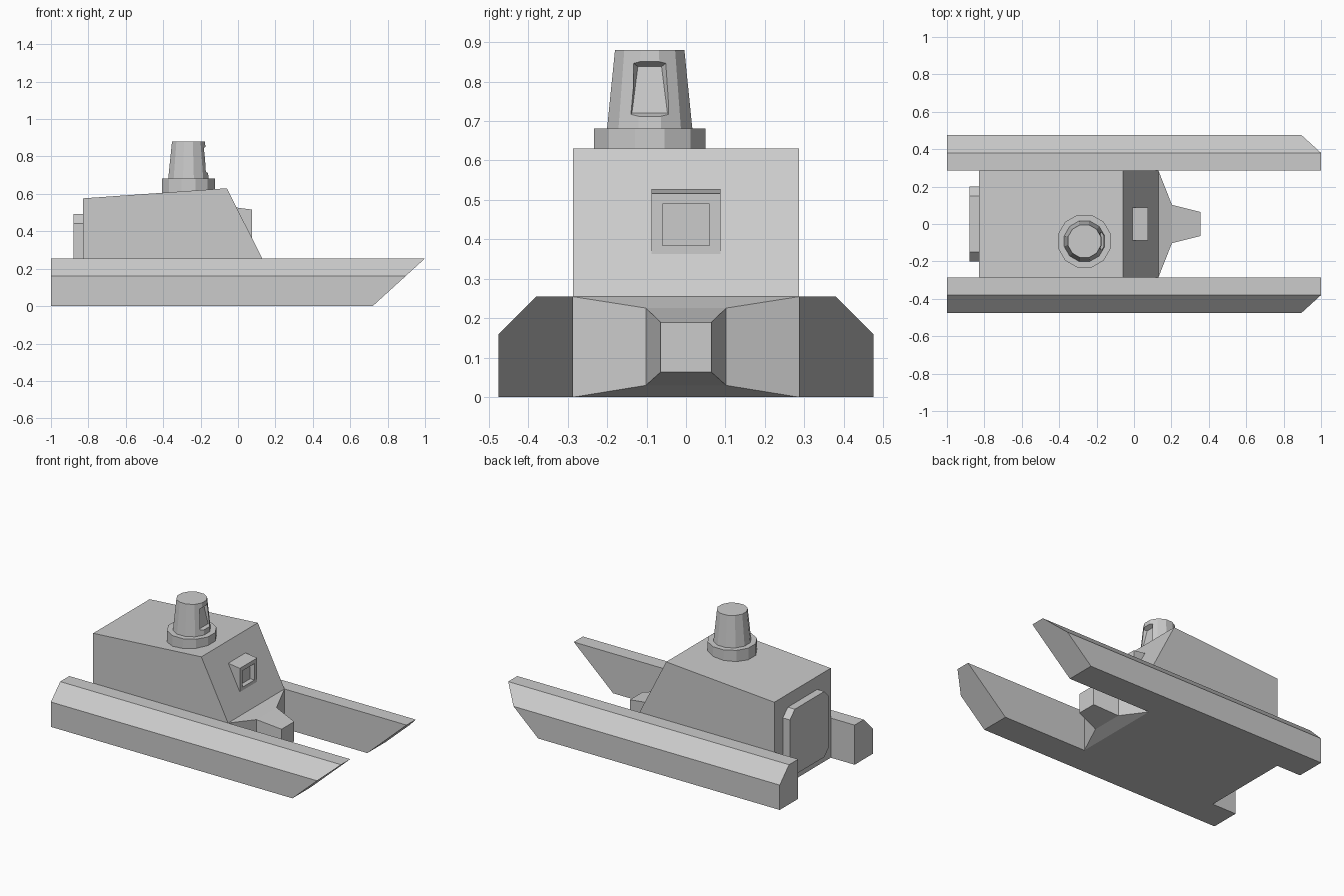
import bpy, bmesh, math
from mathutils import Matrix

if "Cube" in bpy.data.objects:
    bpy.data.objects.remove(bpy.data.objects["Cube"])


def loft(name, sections):
    """Closed flat-faced solid through matching rings of points."""
    bm = bmesh.new()
    rings = [[bm.verts.new(p) for p in s] for s in sections]
    n = len(rings[0])
    for a, b in zip(rings, rings[1:]):
        for i in range(n):
            j = (i + 1) % n
            bm.faces.new((a[i], a[j], b[j], b[i]))
    bm.faces.new(rings[0])
    bm.faces.new(rings[-1])
    bmesh.ops.recalc_face_normals(bm, faces=bm.faces[:])
    mesh = bpy.data.meshes.new(name)
    bm.to_mesh(mesh)
    bm.free()
    obj = bpy.data.objects.new(name, mesh)
    bpy.context.collection.objects.link(obj)
    return obj


def side_prism(name, profile, half_width):
    """Extrude an x-z profile symmetrically across y."""
    return loft(name, [[(x, y, z) for x, z in profile] for y in (-half_width, half_width)])


def rect(x, half_y, z0, z1):
    return [(x, -half_y, z0), (x, half_y, z0), (x, half_y, z1), (x, -half_y, z1)]


def cut(obj, cutter):
    mod = obj.modifiers.new("cut", "BOOLEAN")
    mod.operation = "DIFFERENCE"
    mod.solver = "EXACT"
    mod.object = cutter
    cutter.hide_render = True
    cutter.hide_set(True)


def frustum(name, center, r0, r1, z0, z1, sides=12):
    turn = math.pi / sides
    rings = []
    for r, z in ((r0, z0), (r1, z1)):
        rings.append([(center[0] + r * math.cos(turn + i * math.tau / sides),
                       center[1] + r * math.sin(turn + i * math.tau / sides), z)
                      for i in range(sides)])
    return loft(name, rings)


# Side pontoons: chamfered outer edge, raked bow
section = [(0.287, 0), (0.475, 0), (0.475, 0.16), (0.38, 0.255), (0.287, 0.255)]
pontoon = loft("side_pontoons", [
    [(-1, y, z) for y, z in section],
    [(0.72 + z * 0.28 / 0.255, y, z) for y, z in section]])
mirror = pontoon.modifiers.new("mirror", "MIRROR")
mirror.use_axis = (False, True, False)

# Central cabin and hull
cabin = side_prism("cabin", [(-0.83, 0), (-0.83, 0.576), (-0.06, 0.63),
                             (0.13, 0.255), (0.13, 0)], 0.287)

# Stepped nose
loft("nose", [rect(0.13, 0.287, 0, 0.255), rect(0.203, 0.102, 0.03, 0.226),
              rect(0.355, 0.064, 0.064, 0.19)])

# Front viewport box with a square recess
box = side_prism("viewport_box", [(-0.009, 0.527), (0.075, 0.516),
                                  (0.075, 0.362), (-0.009, 0.362)], 0.088)
hole = loft("viewport_cutter", [rect(0.045, 0.06, 0.385, 0.49), rect(0.2, 0.06, 0.385, 0.49)])
cut(box, hole)
cut(cabin, hole)

# Rear hatch with clipped corners
w, z0, z1, c = 0.2, 0.07, 0.492, 0.05
octagon = [(-w + c, z0), (w - c, z0), (w, z0 + c), (w, z1 - c),
           (w - c, z1), (-w + c, z1), (-w, z1 - c), (-w, z0 + c)]
loft("rear_hatch", [[(x, y, z) for y, z in octagon] for x in (-0.88, -0.82)])

# Turret collar and tapered tower
center = (-0.265, -0.092)
frustum("turret_collar", center, 0.146, 0.146, 0.57, 0.681)
tower = frustum("turret", center, 0.113, 0.091, 0.67, 0.88)


# Turret window recess
def slot(xt, yt, zt, xb, yb, zb):
    cy = center[1]
    return [(xb, cy - yb, zb), (xb, cy + yb, zb), (xt, cy + yt, zt), (xt, cy - yt, zt)]


cut(tower, loft("turret_window_cutter", [slot(-0.2, 0.03, 0.838, -0.18, 0.045, 0.72),
                                         slot(-0.15, 0.062, 0.862, -0.13, 0.062, 0.70)]))
